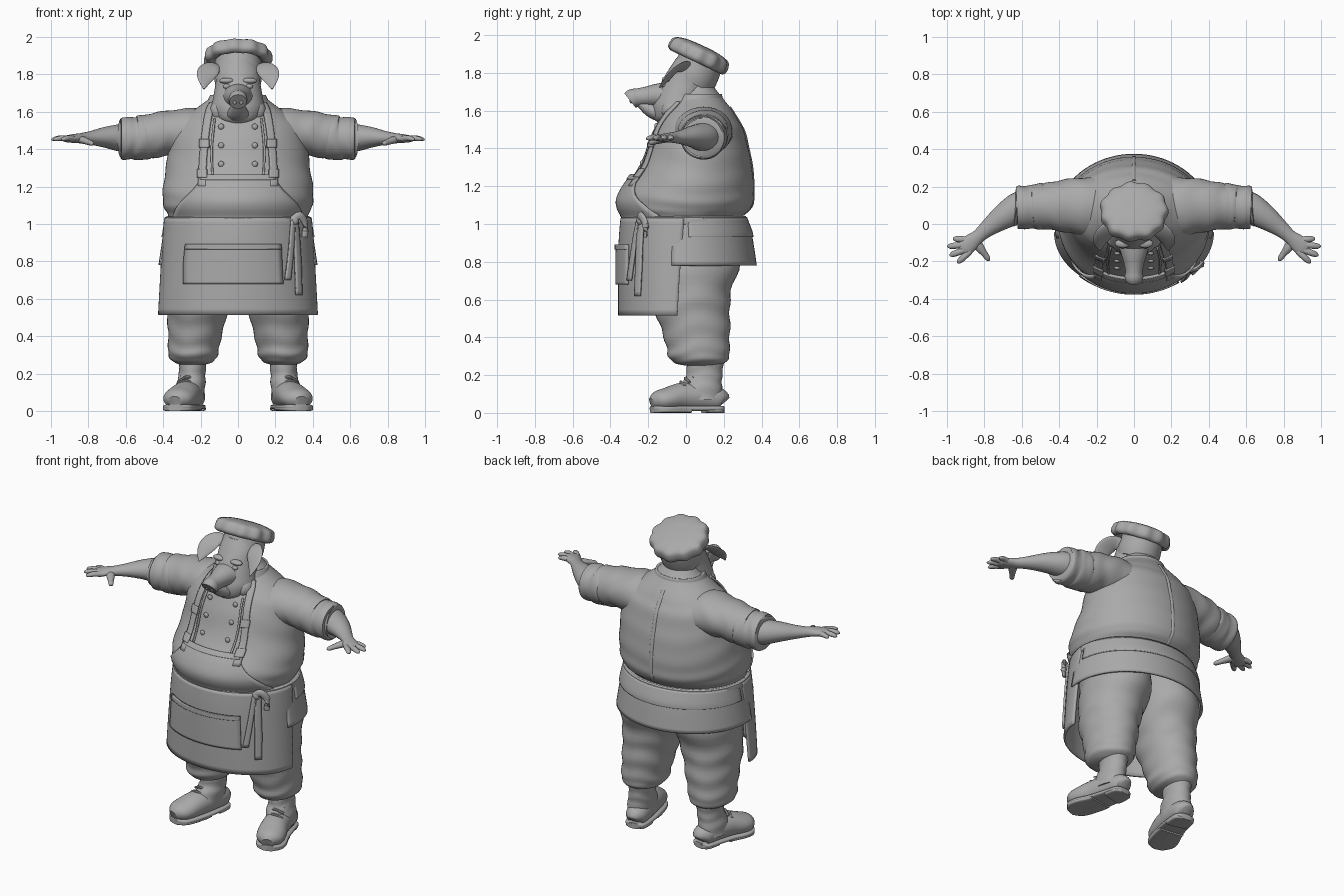
import bpy, bmesh, math
from mathutils import Vector, Matrix

clay = bpy.data.materials.new("clay_grey")
clay.diffuse_color = (0.4, 0.4, 0.4, 1)


def smooth_rows(rows, steps):
    """Catmull-Rom through rows of numbers."""
    out = []
    for i in range(len(rows) - 1):
        p = [rows[max(i - 1, 0)], rows[i], rows[i + 1], rows[min(i + 2, len(rows) - 1)]]
        for s in range(steps):
            t = s / steps
            out.append([0.5 * (2 * b + (c - a) * t + (2 * a - 5 * b + 4 * c - d) * t * t
                               + (3 * b - a - 3 * c + d) * t ** 3) for a, b, c, d in zip(*p)])
    return out + [list(rows[-1])]


def finish(name, bm, mirror=False, thick=0, matrix=None):
    bmesh.ops.recalc_face_normals(bm, faces=bm.faces)
    me = bpy.data.meshes.new(name)
    bm.to_mesh(me)
    bm.free()
    if matrix:
        me.transform(matrix)
    me.materials.append(clay)
    ob = bpy.data.objects.new(name, me)
    bpy.context.collection.objects.link(ob)
    bpy.context.view_layer.objects.active = ob
    bpy.ops.object.select_all(action='DESELECT')
    ob.select_set(True)
    bpy.ops.object.shade_smooth_by_angle(angle=math.radians(40))
    if thick:
        m = ob.modifiers.new("thickness", 'SOLIDIFY')
        m.thickness, m.offset = thick, 0
    if mirror:
        ob.modifiers.new("mirror", 'MIRROR')
    return ob


def skin(bm, rows, closed):
    n = len(rows[0])
    for a, b in zip(rows, rows[1:]):
        for j in range(n if closed else n - 1):
            k = (j + 1) % n
            bm.faces.new((a[j], a[k], b[k], b[j]))


def loft(name, rings, up=None, n=32, steps=4, power=2, fold=0, waves=2.0, arc=None,
         ruffle=0, **kw):
    """Rings are x, y, z, radius a, radius b. Level rings unless an up vector is given."""
    rings = smooth_rows(rings, steps)
    pts = [Vector(r[:3]) for r in rings]
    bm, rows = bmesh.new(), []
    for i, r in enumerate(rings):
        A, B = Vector((1, 0, 0)), Vector((0, 1, 0))
        if up:
            T = (pts[min(i + 1, len(pts) - 1)] - pts[max(i - 1, 0)]).normalized()
            A = T.cross(Vector(up)).normalized()
            B = A.cross(T)
        row = []
        for j in range(n + 1 if arc else n):
            a = math.radians(arc[0] + (arc[1] - arc[0]) * j / n) if arc else math.tau * j / n
            c, s = math.cos(a), math.sin(a)
            g = 1 + fold * math.sin(waves * i + 2.2 * math.sin(a + 0.6) + math.cos(3 * a))
            lobe = ruffle * (math.cos(11 * a) + .5 * math.sin(5 * a))
            g *= 1 + lobe * min(1, max(0, r[3] - 0.1) / 0.06)
            e = 2 / power
            x = math.copysign(abs(c) ** e, c) * r[3] * g
            y = math.copysign(abs(s) ** e, s) * r[4] * g
            row.append(bm.verts.new(pts[i] + A * x + B * y))
        rows.append(row)
    skin(bm, rows, not arc)
    if not arc:
        bm.faces.new(rows[0])
        bm.faces.new(rows[-1])
    return finish(name, bm, **kw)


def front_y(rings, x, z):
    """Front surface of a level loft at x, z."""
    rows = sorted(smooth_rows(rings, 6), key=lambda r: r[2])
    for a, b in zip(rows, rows[1:]):
        if z <= b[2]:
            break
    t = min(1, max(0, (z - a[2]) / (b[2] - a[2])))
    cy, rx, ry = [a[k] + (b[k] - a[k]) * t for k in (1, 3, 4)]
    return cy - ry * math.sqrt(max(0.02, 1 - (x / rx) ** 2))


def patch(name, rings, spans, off, thick=0.012, nx=14, **kw):
    """Cloth laid over the front of a loft; spans are z, x0, x1."""
    bm, rows = bmesh.new(), []
    for z, x0, x1 in smooth_rows(spans, 5):
        xs = [x0 + (x1 - x0) * k / nx for k in range(nx + 1)]
        rows.append([bm.verts.new((x, front_y(rings, x, z) - off, z)) for x in xs])
    skin(bm, rows, False)
    return finish(name, bm, thick=thick, **kw)


def ball(name, loc, scale, mirror=True):
    bm = bmesh.new()
    m = Matrix.Translation(loc) @ Matrix.Diagonal((*scale, 1))
    bmesh.ops.create_uvsphere(bm, u_segments=16, v_segments=10, radius=1, matrix=m)
    return finish(name, bm, mirror=mirror)


Z = (0, 0, 1)

# Jacket body
TORSO = [(0, -.01, .98, .36, .31), (0, -.015, 1.04, .37, .315), (0, -.004, 1.08, .392, .346),
         (0, .001, 1.13, .402, .356), (0, .018, 1.2, .4, .34), (0, .05, 1.3, .385, .3),
         (0, .06, 1.4, .372, .27), (0, .066, 1.5, .352, .238), (0, .066, 1.56, .305, .205),
         (0, .066, 1.62, .22, .166), (0, .065, 1.68, .14, .118), (0, .065, 1.73, .1, .08)]
loft("jacket_body", TORSO, n=64, fold=.006, waves=1.1)
loft("jacket_tail", [(0, 0, 1.04, .375, .31), (0, 0, .97, .39, .335), (0, 0, .9, .4, .35),
                     (0, 0, .78, .418, .368)], n=48, arc=(-12, 192), thick=.014)
loft("jacket_tail_band", [(0, 0, 1.03, .383, .318), (0, 0, .96, .397, .345),
                          (0, 0, .93, .402, .35)], n=48, arc=(2, 178), thick=.014)
loft("back_seam", [(0, y, z, .012, .006) for y, z in ((.305, 1.05), (.345, 1.09), (.356, 1.13),
                   (.357, 1.2), (.35, 1.3), (.33, 1.4), (.304, 1.5), (.232, 1.62))],
     up=(0, 1, 0), n=8)
loft("collar", [(0, .05, 1.59, .185, .165), (0, .055, 1.64, .16, .137), (0, .06, 1.685, .14, .12)],
     n=40, arc=(-50, 230), thick=.02)

# Sleeves, cuffs, arms and hands
loft("sleeve", [(.12, .08, 1.485, .16, .13), (.25, .092, 1.487, .158, .132),
                (.36, .097, 1.487, .142, .12), (.45, .095, 1.472, .127, .119),
                (.53, .092, 1.46, .11, .11), (.57, .09, 1.458, .09, .09)],
     up=Z, n=40, fold=.022, waves=1.3, mirror=True)
loft("cuff", [(.475, .095, 1.466, .1, .1), (.485, .095, 1.466, .122, .118),
              (.53, .092, 1.458, .12, .118), (.56, .09, 1.458, .114, .112),
              (.6, .088, 1.457, .117, .114), (.626, .087, 1.457, .11, .107),
              (.622, .087, 1.457, .08, .08)],
     up=Z, n=40, fold=.014, waves=.9, mirror=True)
loft("forearm", [(.55, .11, 1.46, .085, .08), (.62, .085, 1.46, .083, .075),
                 (.7, .037, 1.463, .067, .058), (.78, -.022, 1.46, .046, .038),
                 (.83, -.065, 1.458, .037, .029), (.87, -.098, 1.457, .045, .024),
                 (.905, -.125, 1.455, .048, .02), (.925, -.14, 1.454, .03, .014)],
     up=Z, n=24, mirror=True)
FINGERS = [(.885, -.085, .967, -.078), (.9, -.11, .997, -.12), (.895, -.135, .985, -.168),
           (.875, -.145, .943, -.208)]
for i, (bx, by, tx, ty) in enumerate(FINGERS):
    loft(f"finger_{i + 1}",
         [(bx, by, 1.455, .017, .016), ((bx + tx) / 2, (by + ty) / 2, 1.458, .017, .015),
          (tx * .85 + bx * .15, ty * .85 + by * .15, 1.453, .014, .011),
          (tx, ty, 1.45, .004, .004)], up=Z, n=12, mirror=True)
loft("thumb", [(.855, -.085, 1.455, .03, .02), (.825, -.125, 1.447, .025, .019),
               (.798, -.16, 1.437, .017, .015), (.78, -.185, 1.43, .014, .012),
               (.772, -.195, 1.427, .004, .004)], up=Z, n=14, mirror=True)

# Trousers
loft("trouser_leg", [(.17, .03, .98, .17, .22), (.18, .045, .8, .195, .24),
                     (.2, .035, .65, .185, .205), (.215, .032, .55, .165, .2),
                     (.225, .05, .45, .15, .183), (.235, .062, .36, .138, .168),
                     (.24, .068, .3, .132, .162), (.24, .072, .265, .108, .135),
                     (.24, .085, .25, .07, .09)], n=40, fold=.022, waves=1.2, mirror=True)

# Boots
loft("boot_shaft", [(.243, .1, .29, .078, .1), (.243, .1, .26, .074, .098),
                    (.245, .097, .2, .071, .095), (.252, .08, .14, .078, .11),
                    (.26, .07, .07, .075, .12)], n=32, fold=.025, waves=1.5, mirror=True)
FOOT = [(.235, .2, .055, .03, .035), (.238, .178, .07, .062, .06), (.255, .08, .085, .075, .075),
        (.28, -.02, .085, .081, .075), (.31, -.1, .072, .087, .062), (.326, -.15, .063, .074, .052),
        (.336, -.18, .052, .035, .03)]
loft("boot_foot", FOOT, up=Z, n=28, mirror=True)
loft("boot_sole", [(x, y, .023, a + .003, .014) for x, y, z, a, b in FOOT], up=Z, n=32,
     power=3.5, mirror=True)
for part, rows in (("heel", FOOT[:2] + [(.245, .12, 0, .07, 0), (.25, .095, 0, .07, 0)]),
                   ("tread", [(.272, .02, 0, .078, 0)] + FOOT[3:])):
    loft("boot_" + part, [(r[0], r[1], .014, r[3] + .002, .014) for r in rows], up=Z, n=32,
         power=4, mirror=True)
for i in range(4):
    y, z = -.055 + .024 * i, .142 + .02 * i
    x = .292 - .011 * i
    loft(f"boot_lace_{i + 1}", [(x - .045, y + .02, z - .02, .008, .008),
                                (x, y + .003, z + .002, .008, .008),
                                (x + .045, y + .025, z - .02, .008, .008)],
         up=Z, n=8, mirror=True)

# Apron skirt, bib, pocket, straps and ties
APRON = [(0, -.01, 1.03, .388, .33), (0, -.02, .9, .398, .33), (0, -.035, .7, .41, .317),
         (0, -.045, .515, .42, .307)]
loft("apron_skirt", APRON, n=56, arc=(180, 360), thick=.014)
loft("apron_belt", [(0, -.01, .995, .37, .31), (0, -.01, 1, .395, .336), (0, -.01, 1.035, .392, .334),
                    (0, -.01, 1.04, .37, .31)], n=56, steps=2)
patch("apron_bib", TORSO, [(1.03, -.35, .35), (1.1, -.32, .32), (1.17, -.25, .25),
                           (1.22, -.21, .21), (1.26, -.2, .2)], .01, nx=24)
patch("bib_hem", TORSO, [(1.235, -.2, .2), (1.262, -.2, .2)], .015, nx=20)
patch("apron_pocket", APRON, [(.68, -.29, .24), (.78, -.29, .235), (.89, -.28, .23)], .016, nx=20)
patch("pocket_hem", APRON, [(.865, -.282, .232), (.892, -.28, .23)], .021, nx=20)
patch("apron_strap", TORSO, [(1.2, .172, .212), (1.35, .167, .205), (1.5, .152, .19),
                             (1.6, .135, .172), (1.645, .12, .15)], .012, nx=4, mirror=True)
for z, x in ((1.27, .191), (1.43, .18)):
    patch("strap_buckle", TORSO, [(z - .022, x - .026, x + .026), (z + .022, x - .026, x + .026)],
          .02, nx=4, mirror=True)
patch("jacket_panel_edge", TORSO, [(1.25, .13, .14), (1.4, .135, .145), (1.56, .12, .13)], .004,
      nx=2, mirror=True)
patch("tie_short", APRON, [(.7, .25, .28), (.85, .27, .295), (1.02, .285, .305)], .024, nx=3)
patch("tie_long", APRON, [(.62, .31, .34), (.8, .305, .335), (1.02, .295, .32)], .024, nx=3)
loft("tie_bow", [(.29, -.25, 1.02, .012, .018), (.33, -.24, 1.045, .012, .022),
                 (.36, -.215, 1.0, .012, .02), (.355, -.215, .93, .008, .016)], up=Z, n=12)
ball("tie_knot", (.3, -.24, 1.02), (.026, .022, .028), False)

# Jacket buttons
for i, z in enumerate((1.32, 1.42, 1.52)):
    ball(f"button_row_{i + 1}", (.09, front_y(TORSO, .09, z) - .003, z), (.016, .01, .016))

# Head
loft("head", [(0, -.09, 1.53, .05, .05), (0, -.07, 1.56, .11, .1), (0, -.045, 1.62, .14, .132),
              (0, -.03, 1.68, .132, .13), (0, -.005, 1.75, .12, .126),
              (0, .02, 1.82, .115, .11), (0, .04, 1.88, .09, .09)], n=40)
loft("snout", [(0, -.07, 1.675, .1, .085), (0, -.15, 1.68, .072, .064), (0, -.21, 1.675, .054, .052),
               (0, -.255, 1.67, .046, .048), (0, -.28, 1.664, .05, .052),
               (0, -.296, 1.653, .046, .048)], up=Z, n=28)
loft("lower_jaw", [(0, -.07, 1.575, .09, .05), (0, -.15, 1.588, .062, .042),
                   (0, -.2, 1.612, .045, .036), (0, -.245, 1.638, .028, .02)], up=Z, n=24)
ball("jowl", (.1, -.06, 1.6), (.053, .07, .06))
ball("eye", (.06, -.118, 1.735), (.02, .013, .013))
ball("brow", (.06, -.104, 1.765), (.042, .024, .016))
ball("nostril_rim", (.018, -.292, 1.655), (.011, .007, .017))
loft("ear", [(.085, .005, 1.815, .03, .018), (.125, -.018, 1.835, .046, .013),
             (.16, -.055, 1.815, .054, .011), (.178, -.095, 1.775, .042, .009),
             (.182, -.14, 1.722, .005, .004)], up=(-.3, -.5, .8), n=20, mirror=True)

# Chef hat, tilted back
TILT = Matrix.Translation((0, .028, 1.752)) @ Matrix.Rotation(math.radians(-25), 4, 'X')
loft("hat_band", [(0, 0, -.005, .122, .122), (0, 0, .04, .128, .125), (0, 0, .1, .125, .122),
                  (0, -.01, .16, .125, .12)], n=40, matrix=TILT)
loft("hat_puff", [(0, -.015, .13, .11, .11), (0, -.02, .105, .15, .14), (0, -.025, .118, .176, .164),
                  (0, -.025, .15, .178, .166), (0, -.025, .18, .162, .15),
                  (0, -.025, .196, .1, .095), (0, -.025, .2, .03, .03)],
     n=88, ruffle=.032, matrix=TILT)
